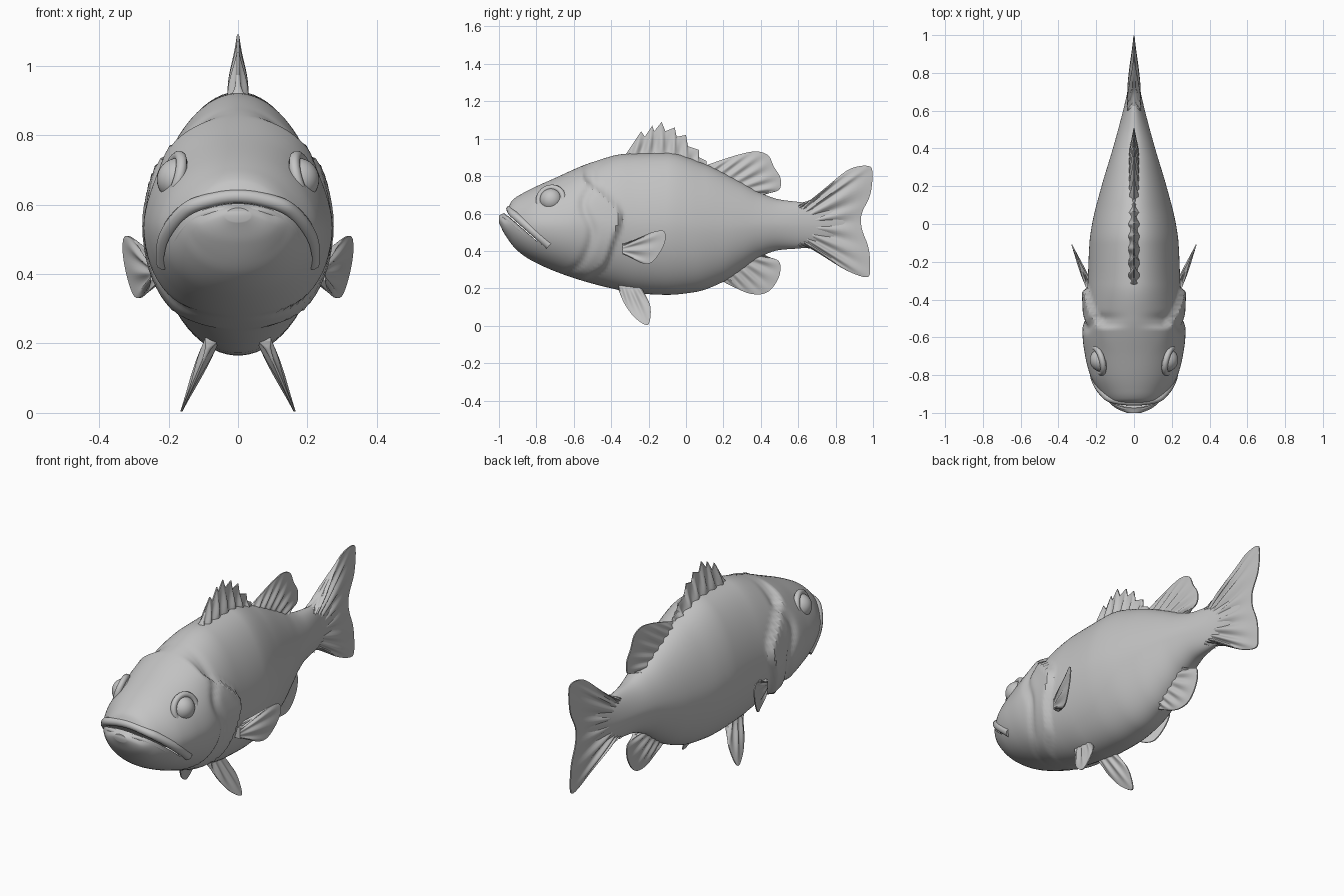
import bpy, bmesh, math
from mathutils import Vector

old = bpy.data.objects.get("Cube")
if old:
    bpy.data.objects.remove(old, do_unlink=True)

grey = bpy.data.materials.new("plain_grey")
grey.use_nodes = True
grey.diffuse_color = (0.55, 0.55, 0.55, 1)
grey.node_tree.nodes["Principled BSDF"].inputs["Base Color"].default_value = (0.55, 0.55, 0.55, 1)


def activate(obj):
    bpy.ops.object.select_all(action='DESELECT')
    obj.select_set(True)
    bpy.context.view_layer.objects.active = obj


def finish(obj, angle=40):
    obj.data.materials.clear()
    obj.data.materials.append(grey)
    activate(obj)
    bpy.ops.object.shade_smooth_by_angle(angle=math.radians(angle))
    return obj


def smooth(t):
    t = min(1, max(0, t))
    return t * t * (3 - 2 * t)


def graph(points, x):
    """Monotone smooth curve through (x, value) points."""
    if x <= points[0][0]:
        return points[0][1]
    if x >= points[-1][0]:
        return points[-1][1]
    slopes = [(b[1] - a[1]) / (b[0] - a[0]) for a, b in zip(points, points[1:])]

    def tangent(k):
        if k == 0 or k == len(slopes):
            return slopes[min(k, len(slopes) - 1)]
        a, b = slopes[k - 1], slopes[k]
        return 2 * a * b / (a + b) if a * b > 0 else 0

    i = max(k for k in range(len(slopes)) if points[k][0] <= x)
    (xa, va), (xb, vb) = points[i], points[i + 1]
    h = xb - xa
    t = (x - xa) / h
    s = smooth(t)
    return (va * (1 - s) + vb * s
            + h * t * (1 - t) * ((1 - t) * tangent(i) - t * tangent(i + 1)))


def path(points, u, rounded=True):
    """Point on a polyline or rounded path, u from 0 to 1."""
    p = [Vector(q) for q in points]
    k = min(int(u * (len(p) - 1)), len(p) - 2)
    t = u * (len(p) - 1) - k
    b, c = p[k], p[k + 1]
    if not rounded:
        return b.lerp(c, t)
    a, d = p[max(k - 1, 0)], p[min(k + 2, len(p) - 1)]
    return 0.5 * (2 * b + (c - a) * t + (2 * a - 5 * b + 4 * c - d) * t ** 2
                  + (3 * b - a - 3 * c + d) * t ** 3)


def loft(name, rings):
    """Skin closed rings; each end is capped with strips across the ring."""
    bm = bmesh.new()
    rows = [[bm.verts.new(p) for p in ring] for ring in rings]
    n = len(rows[0])
    for a, b in zip(rows, rows[1:]):
        for i in range(n):
            j = (i + 1) % n
            bm.faces.new((a[i], a[j], b[j], b[i]))
    for row in (rows[0], rows[-1]):
        for i in range(n // 2 - 1):
            bm.faces.new((row[i], row[i + 1], row[n - 2 - i], row[n - 1 - i]))
    bmesh.ops.recalc_face_normals(bm, faces=bm.faces)
    mesh = bpy.data.meshes.new(name)
    bm.to_mesh(mesh)
    bm.free()
    obj = bpy.data.objects.new(name, mesh)
    bpy.context.collection.objects.link(obj)
    return obj


# Body profiles along the length: back line, belly line, half width
TOP = [(-1, .59), (-.97, .605), (-.95, .635), (-.93, .67), (-.87, .71), (-.7, .79), (-.5, .875),
       (-.32, .92), (-.1, .925), (.1, .865), (.3, .765), (.4, .71), (.5, .675), (.62, .66), (.85, .63)]
BELLY = [(-1, .55), (-.97, .49), (-.9, .4), (-.8, .335), (-.6, .255), (-.4, .2), (-.25, .172),
         (-.1, .165), (.05, .18), (.2, .235), (.3, .3), (.4, .37), (.5, .405), (.62, .415), (.85, .48)]
WIDTH = [(-1, .035), (-.98, .085), (-.95, .125), (-.9, .17), (-.8, .228), (-.7, .252), (-.6, .262),
         (-.45, .253), (-.3, .245), (-.1, .236), (0, .222), (.2, .172), (.4, .112), (.6, .058),
         (.7, .035), (.85, .008)]
# Head lines as height -> position along the body
GILL_EDGE = [(.18, -.62), (.27, -.5), (.33, -.42), (.45, -.375), (.59, -.33), (.68, -.4), (.78, -.53)]
CHEEK_LINE = [(.25, -.7), (.35, -.55), (.5, -.5), (.65, -.55), (.75, -.5)]


def section(y):
    top, low = graph(TOP, y), graph(BELLY, y)
    return (top + low) / 2, (top - low) / 2, graph(WIDTH, y)


def side_x(y, z):
    mid, half, width = section(y)
    return width * math.sqrt(max(0, 1 - ((z - mid) / half) ** 2))


def body_ring(y, count=72):
    mid, half, width = section(y)
    ring = []
    for i in range(count):
        a = 2 * math.pi * (i + 0.5) / count
        s, c = math.sin(a), math.cos(a)
        z = mid + half * c
        ahead = graph(GILL_EDGE, z) - y
        relief = 0.032 * smooth(ahead / 0.03) * math.exp(-4.5 * max(0, ahead))
        relief -= 0.014 * math.exp(-((y - graph(CHEEK_LINE, z)) / 0.025) ** 2)
        relief *= smooth(abs(s) * 1.3)
        ring.append((width * s * (1 - 0.1 * max(0, c)) + relief * s, y, z + relief * c * 0.5))
    return ring


RINGS = 150
body = loft("body", [body_ring(-1 + 1.85 * (k / RINGS) ** 1.4) for k in range(RINGS + 1)])


# Mouth opening, sloping down and back
def mouth_z(y):
    return 0.6 - 0.86 * (y + 0.95)


bpy.ops.mesh.primitive_cube_add(size=1, location=(0, -0.9, mouth_z(-0.9)),
                                rotation=(math.atan(-0.86), 0, 0))
cutter = bpy.context.object
cutter.scale = (0.8, 0.3, 0.026)
cutter.hide_render = True
activate(body)
cut = body.modifiers.new("mouth", 'BOOLEAN')
cut.operation, cut.solver, cut.object = 'DIFFERENCE', 'EXACT', cutter
bpy.ops.object.modifier_apply(modifier=cut.name)
bpy.data.objects.remove(cutter, do_unlink=True)
finish(body, 35)


# Lips: tapered tubes following the mouth around the snout
def lip(name, front, ys, lift, radius, end_scale):
    half = [(side_x(y, mouth_z(y) + lift) - 0.008, y, mouth_z(y) + lift) for y in ys]
    points = [(-x, y, z) for x, y, z in reversed(half)] + [front] + half
    curve = bpy.data.curves.new(name, 'CURVE')
    curve.dimensions = '3D'
    curve.bevel_depth, curve.bevel_resolution = radius, 3
    curve.use_fill_caps = True
    spline = curve.splines.new('NURBS')
    spline.points.add(len(points) - 1)
    for k, (pt, p) in enumerate(zip(spline.points, points)):
        pt.co = (*p, 1)
        pt.radius = 1 + (end_scale - 1) * abs(2 * k / (len(points) - 1) - 1)
    spline.order_u, spline.use_endpoint_u, spline.resolution_u = 3, True, 6
    obj = bpy.data.objects.new(name, curve)
    bpy.context.collection.objects.link(obj)
    activate(obj)
    bpy.ops.object.convert(target='MESH')
    finish(bpy.context.object, 60)


lip("upper_lip", (0, -.945, .63), (-.93, -.9, -.85, -.79, -.73), 0.02, 0.02, 1.25)
lip("lower_lip", (0, -.985, .58), (-.965, -.92, -.86, -.8, -.76), -0.03, 0.014, 0.7)

# Eyes with raised sockets
for side, label in ((1, "left"), (-1, "right")):
    bpy.ops.mesh.primitive_uv_sphere_add(segments=32, ring_count=16, radius=0.062,
                                         location=(side * 0.172, -0.72, 0.672))
    bpy.context.object.name = label + "_eye"
    finish(bpy.context.object)
    outward = Vector((side, -0.28, 0.3))
    bpy.ops.mesh.primitive_torus_add(major_segments=36, minor_segments=10, major_radius=0.068,
                                     minor_radius=0.016, location=(side * 0.188, -0.722, 0.674),
                                     rotation=outward.to_track_quat('Z', 'Y').to_euler())
    bpy.context.object.name = label + "_eye_socket"
    finish(bpy.context.object)


# Fins: ribbed blades running from a base line to an outer edge, given as (y, z)
def fin(name, base, edge, thick, rays, lean=lambda y, z: 0, side=1, rounded=True):
    cols, rows = 6 * (len(edge) - 1), 10
    rings = []
    for r in range(rows + 1):
        s = r / rows
        front, back = [], []
        for k in range(cols + 1):
            u = k / cols
            y, z = path(base, u).lerp(path(edge, u, rounded), s)
            rib = 1 + 0.45 * math.sin(math.pi * s) * math.cos(2 * math.pi * rays * u)
            t = (thick * (1 - s) + 0.003) * rib
            front.append((side * (lean(y, z) + t), y, z))
            back.append((side * (lean(y, z) - t), y, z))
        rings.append(front + back[::-1])
    return finish(loft(name, rings), 50)


fin("spiny_dorsal_fin", [(-.33, .89), (-.1, .9), (.1, .84)],
    [(-.32, .92), (-.28, .98), (-.24, 1.04), (-.22, 1.01), (-.18, 1.07), (-.17, 1.04), (-.13, 1.09),
     (-.11, 1.04), (-.06, 1.06), (-.05, 1.01), (0, 1.02), (.01, .96), (.07, .94), (.07, .9),
     (.11, .88), (.11, .86)], 0.026, 7, rounded=False)
fin("soft_dorsal_fin", [(.09, .83), (.25, .76), (.4, .68)],
    [(.1, .855), (.2, .89), (.3, .92), (.38, .932), (.44, .91), (.47, .85), (.505, .79), (.5, .73),
     (.45, .71), (.41, .7)], 0.022, 8)
fin("anal_fin", [(.19, .26), (.3, .33), (.42, .4)],
    [(.2, .235), (.27, .2), (.34, .172), (.41, .17), (.46, .2), (.5, .27), (.5, .34), (.45, .365),
     (.41, .37)], 0.022, 7)
fin("tail_fin", [(.6, .64), (.62, .54), (.6, .43)],
    [(.62, .658), (.7, .69), (.79, .775), (.88, .84), (.97, .855), (.997, .82), (.985, .7), (.94, .6),
     (.94, .52), (.975, .42), (.985, .32), (.97, .26), (.87, .29), (.76, .355), (.69, .405),
     (.62, .418)], 0.032, 11)

for side, label in ((1, "left"), (-1, "right")):
    fin(label + "_pectoral_fin", [(-.34, .44), (-.34, .38)],
        [(-.3, .435), (-.25, .47), (-.18, .5), (-.12, .507), (-.11, .46), (-.14, .39), (-.19, .335),
         (-.25, .34), (-.3, .385)], 0.016, 5, lambda y, z: 0.245 + 0.42 * (y + 0.31), side)
    fin(label + "_pelvic_fin", [(-.36, .22), (-.24, .22)],
        [(-.36, .19), (-.33, .12), (-.28, .05), (-.22, .006), (-.195, .02), (-.19, .1), (-.22, .17),
         (-.24, .2)], 0.018, 4, lambda y, z: 0.165 - 0.43 * z, side)
